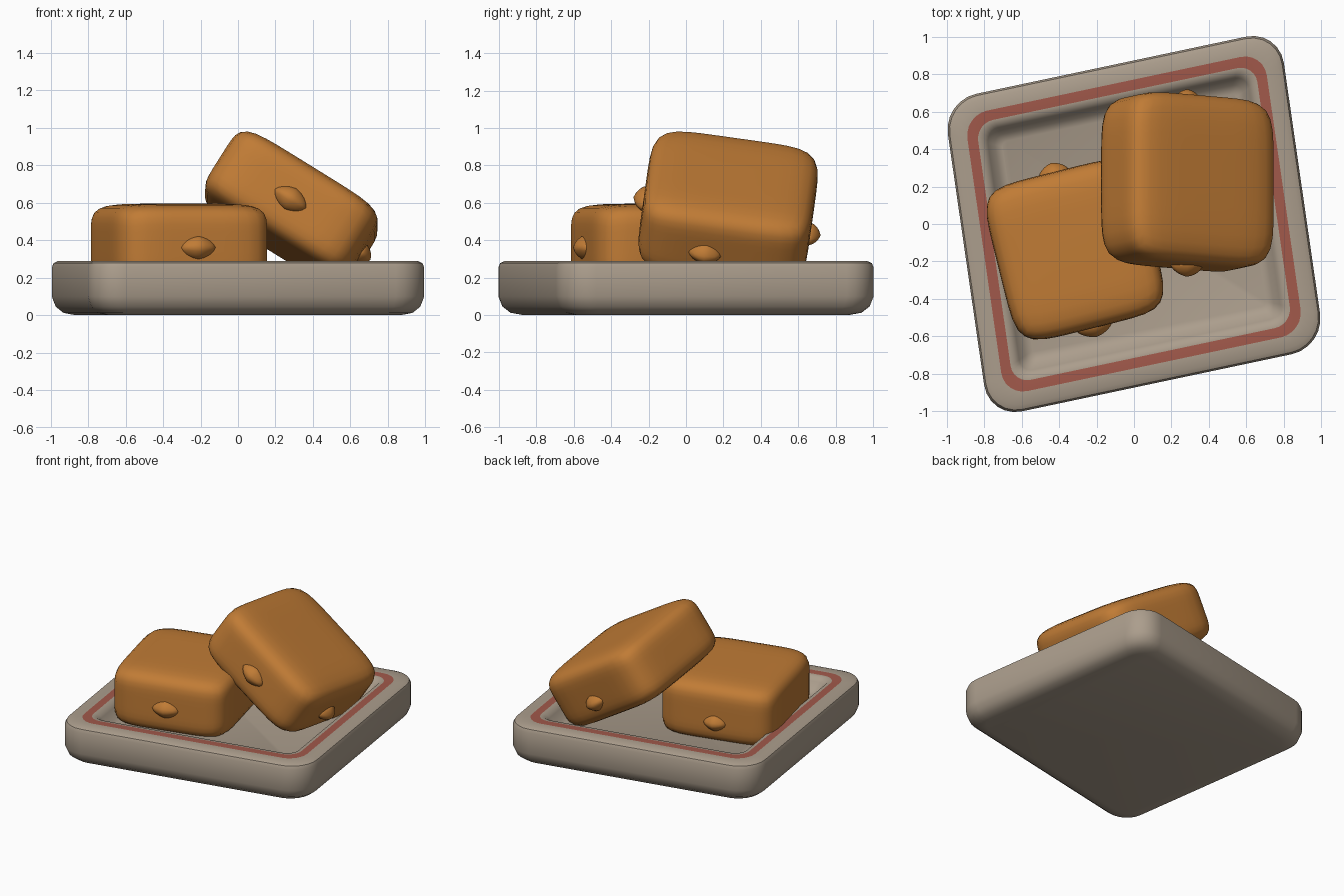
import bpy, bmesh, math
from mathutils import Matrix, Vector

if "Cube" in bpy.data.objects:
    bpy.data.objects.remove(bpy.data.objects["Cube"])


def material(name, rgb):
    m = bpy.data.materials.new(name)
    m.diffuse_color = (*rgb, 1)
    m.use_nodes = True
    m.node_tree.nodes["Principled BSDF"].inputs["Base Color"].default_value = m.diffuse_color
    return m


CRUST = material("golden crust", (0.53, 0.20, 0.036))
CLAY = material("warm grey ceramic", (0.41, 0.34, 0.265))
RED = material("dull red glaze", (0.36, 0.10, 0.07))


def finish(bm, name, mats, angle=40):
    bmesh.ops.recalc_face_normals(bm, faces=bm.faces)
    me = bpy.data.meshes.new(name)
    bm.to_mesh(me)
    bm.free()
    ob = bpy.data.objects.new(name, me)
    bpy.context.collection.objects.link(ob)
    for m in mats:
        me.materials.append(m)
    bpy.ops.object.select_all(action='DESELECT')
    ob.select_set(True)
    bpy.context.view_layer.objects.active = ob
    bpy.ops.object.shade_smooth_by_angle(angle=math.radians(angle))
    return ob


def soft_box(name, half, power, matrix, cuts):
    """Bulging box: a gridded cube pushed onto a superellipsoid."""
    bm = bmesh.new()
    bmesh.ops.create_cube(bm, size=2)
    bmesh.ops.subdivide_edges(bm, edges=bm.edges, cuts=cuts, use_grid_fill=True)
    for v in bm.verts:
        k = sum(abs(c) ** power for c in v.co) ** (-1 / power)
        v.co = matrix @ Vector([c * k * h for c, h in zip(v.co, half)])
    return finish(bm, name, [CRUST], 60)


# Plate: rounded, slightly skewed square swept through (inset, height) rings
U, V = Vector((0.978, 0.207)), Vector((-0.143, 0.99))
A, B = 0.917, 0.856


def plate_ring(bm, inset, z, seg=6):
    r = 0.18 - 0.55 * inset
    a, b = A - inset - r, B - inset - r
    verts = []
    for q, (sx, sy) in enumerate([(1, 1), (-1, 1), (-1, -1), (1, -1)]):
        for i in range(seg + 1):
            t = math.pi / 2 * (q + i / seg)
            p = U * (sx * a + r * math.cos(t)) + V * (sy * b + r * math.sin(t))
            verts.append(bm.verts.new((p.x, p.y, z)))
    return verts


profile = [(0.12, 0.0), (0.06, 0.012), (0.02, 0.045), (0.0, 0.10), (0.0, 0.255),
           (0.01, 0.278), (0.035, 0.29), (0.10, 0.29), (0.155, 0.29), (0.18, 0.287),
           (0.205, 0.26), (0.24, 0.205), (0.28, 0.19)]
bm = bmesh.new()
rings = [plate_ring(bm, *p) for p in profile]
for k, (lo, hi) in enumerate(zip(rings, rings[1:])):
    for i in range(len(lo)):
        j = (i + 1) % len(lo)
        f = bm.faces.new((lo[i], lo[j], hi[j], hi[i]))
        f.material_index = int(k == 7)          # painted stripe on the rim
bm.faces.new(rings[0])
bm.faces.new(rings[-1])
finish(bm, "plate", [CLAY, RED])


# Two filled bread blocks with filling nubs on their sides
def bread(name, half, matrix, nubs):
    soft_box(name, half, 6, matrix, 11)
    for side, pos, size in nubs:
        soft_box(f"{name}_{side}_nub", size, 1.5, matrix @ Matrix.Translation(pos), 5)


R = Matrix.Rotation
flat = Matrix.Translation((-0.315, -0.137, 0.375)) @ R(math.radians(14), 4, 'Z')
bread("flat_bread", (0.42, 0.43, 0.22), flat, [
    ("front", (0.0, -0.42, -0.015), (0.10, 0.06, 0.065)),
    ("back", (-0.01, 0.42, -0.05), (0.085, 0.06, 0.06))])

tilted = (Matrix.Translation((0.285, 0.225, 0.567))
          @ R(math.radians(-8), 4, 'X') @ R(math.radians(32), 4, 'Y'))
bread("leaning_bread", (0.455, 0.455, 0.22), tilted, [
    ("front", (0.0, -0.45, -0.01), (0.10, 0.06, 0.065)),
    ("back", (0.04, 0.45, -0.06), (0.085, 0.06, 0.06)),
    ("right", (0.45, -0.09, -0.02), (0.06, 0.09, 0.06))])
